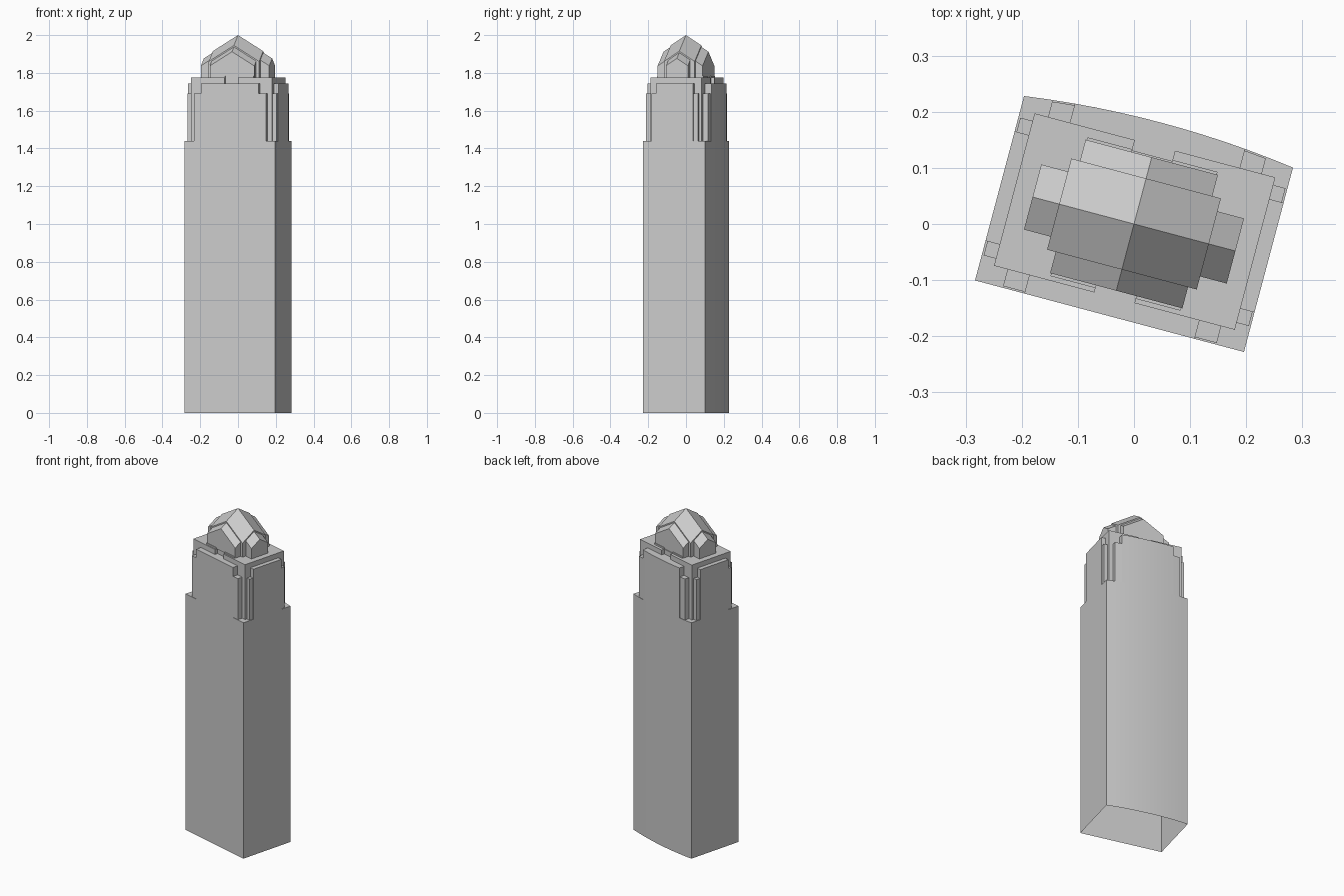
import bpy, bmesh, math

if "Cube" in bpy.data.objects:
    bpy.data.objects.remove(bpy.data.objects["Cube"])

TURN = math.radians(-14.9)
W, D, BOW = 0.248, 0.17, 0.017       # shaft half width, half depth, bulge of back wall
Z_LEDGE, Z_COL, Z_BAY, Z_SLAB = 1.44, 1.69, 1.745, 1.775

stone = bpy.data.materials.new("grey_stone")
stone.diffuse_color = (0.6, 0.6, 0.6, 1)
stone.use_nodes = True
stone.node_tree.nodes["Principled BSDF"].inputs["Base Color"].default_value = stone.diffuse_color


def finish(name, bm, smooth=False):
    bmesh.ops.recalc_face_normals(bm, faces=bm.faces)
    # leave undersides open
    low = min(v.co.z for v in bm.verts)
    under = [f for f in bm.faces if all(v.co.z < low + 1e-5 for v in f.verts)]
    bmesh.ops.delete(bm, geom=under, context='FACES_ONLY')
    me = bpy.data.meshes.new(name)
    bm.to_mesh(me)
    bm.free()
    me.materials.append(stone)
    ob = bpy.data.objects.new(name, me)
    ob.rotation_euler.z = TURN
    bpy.context.collection.objects.link(ob)
    if smooth:
        bpy.context.view_layer.objects.active = ob
        ob.select_set(True)
        bpy.ops.object.shade_smooth_by_angle(angle=math.radians(20))
        ob.select_set(False)


def prism(name, outline, z0, z1, smooth=False):
    bm = bmesh.new()
    base = bm.faces.new([bm.verts.new((x, y, z0)) for x, y in outline])
    top = bmesh.ops.extrude_face_region(bm, geom=[base], use_keep_orig=True)
    for v in top['geom']:
        if isinstance(v, bmesh.types.BMVert):
            v.co.z = z1
    finish(name, bm, smooth)


def box(name, x0, x1, y0, y1, z0, z1):
    prism(name, [(x0, y0), (x1, y0), (x1, y1), (x0, y1)], z0, z1)


def bowed(x0, x1, y0, steps):
    """Plan with a straight front at y0 and the bowed back wall."""
    back = [x1 + (x0 - x1) * i / steps for i in range(steps + 1)]
    return [(x0, y0), (x1, y0)] + [(x, D + BOW * (1 - (x / W) ** 2)) for x in back]


# Main shaft and set-back upper block
prism("shaft", bowed(-W, W, -D, 12), 0, Z_LEDGE, True)
F, B, S = -0.136, 0.145, 0.222
box("upper_block", -S, S, F, B, Z_LEDGE, Z_BAY)

# Roof slab, notched at the middle of front and back
n, nd = 0.037, 0.019
prism("roof_slab", [(-S, F), (-n, F), (-n, F + nd), (n, F + nd), (n, F), (S, F),
                    (S, B), (n, B), (n, B - nd), (-n, B - nd), (-n, B), (-S, B)],
      Z_BAY, Z_SLAB)

# Wall bays standing flush with the shaft
box("front_bay", -0.157, 0.157, -D, F, Z_LEDGE, Z_BAY)
prism("back_bay", bowed(-0.157, 0.157, B, 8), Z_LEDGE, Z_BAY, True)
for side, s in (("left", -1), ("right", 1)):
    box(side + "_bay", *sorted((s * S, s * W)), -0.097, 0.105, Z_LEDGE, Z_BAY)
    # Lower corner piers beside each bay
    u0, u1 = sorted((s * 0.157, s * 0.197))
    box(side + "_front_pier", u0, u1, -0.167, F, Z_LEDGE, Z_COL)
    prism(side + "_back_pier", [(x, y - 0.003 if y > B else y)
                                for x, y in bowed(u0, u1, B, 2)], Z_LEDGE, Z_COL)
    for end, v0, v1 in (("front", -0.123, -0.097), ("back", 0.105, 0.131)):
        box(side + "_side_pier_" + end, *sorted((s * S, s * 0.2445)), v0, v1, Z_LEDGE, Z_COL)


def gabled_block(name, w, d, drop):
    """Block under a four-ridged pyramid roof, giving a gable on every wall."""
    bm = bmesh.new()
    xs, ys = (-w, 0, w), (-d, 0, d)
    lo, hi = {}, {}
    for i, x in enumerate(xs):
        for j, y in enumerate(ys):
            z = 2 - 0.616 * abs(x) - 0.65 * abs(y) - drop
            hi[i, j] = bm.verts.new((x, y, z))
            if (i, j) != (1, 1):
                lo[i, j] = bm.verts.new((x, y, Z_SLAB))
    for i in (0, 1):
        for j in (0, 1):
            bm.faces.new([hi[i, j], hi[i + 1, j], hi[i + 1, j + 1], hi[i, j + 1]])
    ring = [(0, 0), (1, 0), (2, 0), (2, 1), (2, 2), (1, 2), (0, 2), (0, 1)]
    for a, b in zip(ring, ring[1:] + ring[:1]):
        bm.faces.new([lo[a], lo[b], hi[b], hi[a]])
    finish(name, bm)


# Crown: central block with crossing gabled arms
gabled_block("crown_core", 0.138, 0.084, 0)
gabled_block("crown_long_arm", 0.187, 0.06, 0.008)
gabled_block("crown_cross_arm", 0.122, 0.123, 0.008)

# Low kerbs in front of the cross arm gables
for side, s in (("front", -1), ("back", 1)):
    for half, h in (("left", -1), ("right", 1)):
        box(side + "_kerb_" + half, *sorted((h * n, h * 0.12)),
            *sorted((s * 0.12, s * 0.128)), Z_SLAB, Z_SLAB + 0.008)
